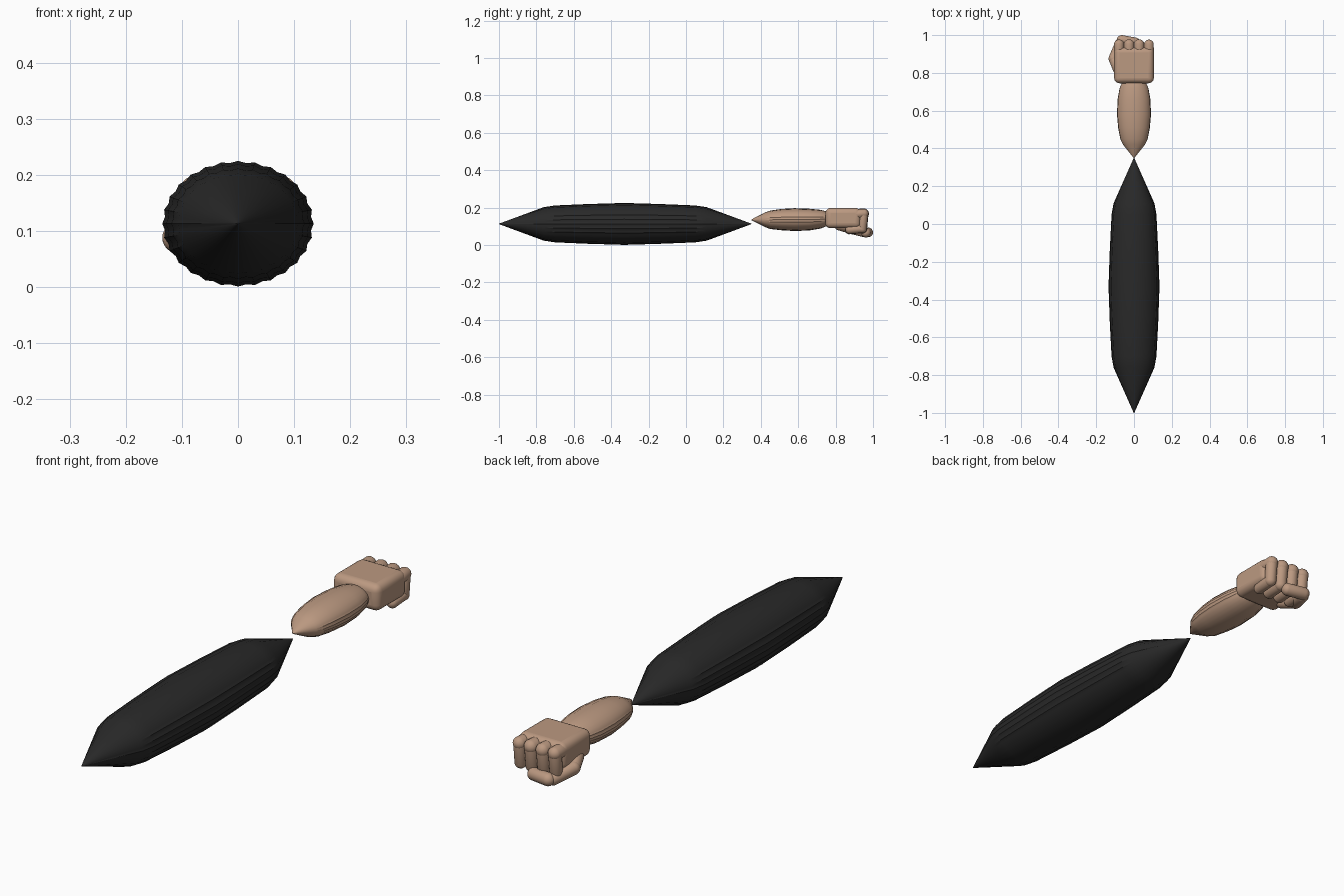
import bpy, bmesh, math
from mathutils import Vector

cube = bpy.data.objects.get("Cube")
if cube:
    bpy.data.objects.remove(cube, do_unlink=True)


def material(name, rgb):
    m = bpy.data.materials.new(name)
    m.use_nodes = True
    m.diffuse_color = (*rgb, 1)
    bsdf = m.node_tree.nodes["Principled BSDF"]
    bsdf.inputs["Base Color"].default_value = (*rgb, 1)
    bsdf.inputs["Roughness"].default_value = 0.8
    return m


SKIN = material("tan skin", (0.50, 0.32, 0.22))
BLACK = material("black sleeve", (0.022, 0.022, 0.022))


def finish(name, bm, mat, angle=40):
    bmesh.ops.recalc_face_normals(bm, faces=bm.faces[:])
    mesh = bpy.data.meshes.new(name)
    bm.to_mesh(mesh)
    bm.free()
    ob = bpy.data.objects.new(name, mesh)
    bpy.context.collection.objects.link(ob)
    mesh.materials.append(mat)
    bpy.ops.object.select_all(action="DESELECT")
    ob.select_set(True)
    bpy.context.view_layer.objects.active = ob
    bpy.ops.object.shade_smooth_by_angle(angle=math.radians(angle))
    return ob


def fluted_limb(name, rings, mat, flutes=28, depth=0.03):
    """Loft oval, lightly pleated rings (y, half width, centre z, half height)."""
    bm = bmesh.new()
    n = flutes * 2
    loops = []
    for y, rx, zc, rz in rings:
        loop = []
        for i in range(n):
            a = math.tau * i / n
            k = 1 - depth * (i % 2)
            loop.append(bm.verts.new((rx * k * math.cos(a), y, zc + rz * k * math.sin(a))))
        loops.append(loop)
    for a, b in zip(loops, loops[1:]):
        for i in range(n):
            j = (i + 1) % n
            bm.faces.new((a[i], a[j], b[j], b[i]))
    bm.faces.new(loops[0])
    bm.faces.new(loops[-1])
    return finish(name, bm, mat)


def capsule(name, start, end, r):
    """Round-ended finger segment between two points."""
    a, b = Vector(start), Vector(end)
    axis = b - a
    bm = bmesh.new()
    bmesh.ops.create_uvsphere(bm, u_segments=20, v_segments=12, radius=r)
    turn = axis.to_track_quat("Z", "Y")
    for v in bm.verts:
        base = b if v.co.z > 1e-5 else a
        v.co = base + turn @ v.co
    return finish(name, bm, SKIN, 60)


# Upper arm sleeve, pointed at both ends
SLEEVE = [(-1, 0.01), (-0.76, 0.80), (-0.70, 0.88), (-0.52, 0.95), (-0.33, 1),
          (-0.14, 0.95), (0.05, 0.88), (0.11, 0.80), (0.35, 0.01)]
fluted_limb("upper_arm_sleeve", [(y, 0.135 * f, 0.113, 0.112 * f) for y, f in SLEEVE], BLACK)

# Forearm
fluted_limb("forearm", [
    (0.35, 0.002, 0.135, 0.002), (0.42, 0.058, 0.135, 0.038), (0.45, 0.072, 0.135, 0.049),
    (0.51, 0.084, 0.136, 0.057), (0.58, 0.090, 0.136, 0.061), (0.66, 0.087, 0.136, 0.058),
    (0.72, 0.076, 0.138, 0.050), (0.75, 0.062, 0.140, 0.040), (0.77, 0.05, 0.142, 0.03),
], SKIN, depth=0.025)

# Palm: rounded block
bm = bmesh.new()
bmesh.ops.create_cube(bm, size=1)
for v in bm.verts:
    v.co = Vector((v.co.x * 0.21, 0.84 + v.co.y * 0.19, 0.144 + v.co.z * 0.108))
palm = finish("palm", bm, SKIN, 60)
bevel = palm.modifiers.new("rounding", "BEVEL")
bevel.width, bevel.segments = 0.028, 5

# Four curled fingers
for label, x, r in (("index", -0.079, 0.027), ("middle", -0.026, 0.028),
                    ("ring", 0.027, 0.028), ("little", 0.079, 0.026)):
    capsule(label + "_knuckle", (x, 0.91, 0.165), (x, 0.950, 0.168), r)
    capsule(label + "_middle", (x, 0.950, 0.168), (x, 0.943, 0.088), r - 0.002)
    capsule(label + "_tip", (x, 0.943, 0.088), (x, 0.875, 0.082), r - 0.003)

# Thumb wrapped under and across the curled fingers
capsule("thumb_base", (-0.085, 0.82, 0.105), (-0.108, 0.875, 0.088), 0.027)
capsule("thumb_middle", (-0.108, 0.875, 0.088), (-0.075, 0.955, 0.068), 0.027)
capsule("thumb_tip", (-0.065, 0.974, 0.068), (0.005, 0.962, 0.066), 0.026)
